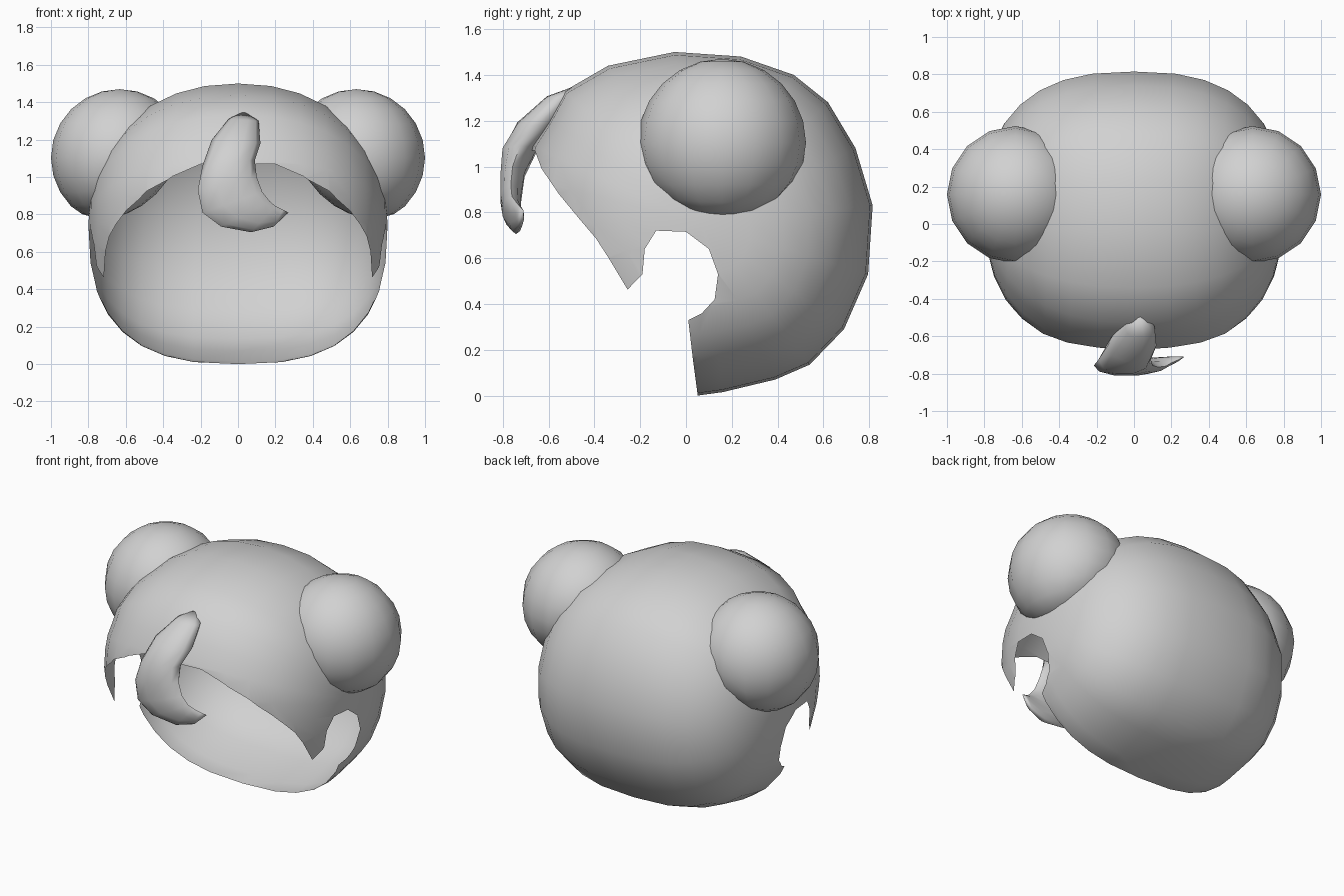
import bpy
import bmesh
from math import sin, cos, pi
from mathutils import Vector

default_cube = bpy.data.objects.get("Cube")
if default_cube:
    bpy.data.objects.remove(default_cube, do_unlink=True)

GREY = (0.64, 0.64, 0.64, 1)
hair_grey = bpy.data.materials.new("hair_grey")
hair_grey.use_nodes = True
hair_grey.diffuse_color = GREY
hair_grey.node_tree.nodes["Principled BSDF"].inputs["Base Color"].default_value = GREY


def make_object(name, bm):
    """Turn a bmesh into a linked object with outward normals."""
    bmesh.ops.recalc_face_normals(bm, faces=bm.faces[:])
    mesh = bpy.data.meshes.new(name)
    bm.to_mesh(mesh)
    bm.free()
    mesh.materials.append(hair_grey)
    obj = bpy.data.objects.new(name, mesh)
    bpy.context.scene.collection.objects.link(obj)
    return obj


def select_only(obj):
    bpy.ops.object.select_all(action='DESELECT')
    obj.select_set(True)
    bpy.context.view_layer.objects.active = obj


def smooth(obj):
    select_only(obj)
    bpy.ops.object.shade_smooth_by_angle(angle=1.2)


def loft(name, rings, start, end):
    """Skin closed rings of points and close both ends with a fan."""
    bm = bmesh.new()
    loops = [[bm.verts.new(p) for p in ring] for ring in rings]
    count = len(loops[0])
    for a, b in zip(loops, loops[1:]):
        for i in range(count):
            j = (i + 1) % count
            bm.faces.new((a[i], a[j], b[j], b[i]))
    for loop, tip in ((loops[0], start), (loops[-1], end)):
        v = bm.verts.new(tip)
        for i in range(count):
            bm.faces.new((loop[i], loop[(i + 1) % count], v))
    return make_object(name, bm)


# Head of hair: side profile (y, z), shrunk towards both sides
profile = [(0.05, 0), (0.16, 0.015), (0.39, 0.07), (0.54, 0.135), (0.69, 0.29),
           (0.795, 0.53), (0.815, 0.83), (0.74, 1.08), (0.62, 1.28), (0.47, 1.4),
           (0.24, 1.48), (-0.05, 1.5), (-0.34, 1.44), (-0.53, 1.33),
           (-0.6, 1.2), (-0.67, 1.09), (-0.7, 0.95), (-0.7, 0.75),
           (-0.64, 0.5), (-0.5, 0.25), (-0.25, 0.07)]
MID_Y, MID_Z, HALF_WIDTH = 0.07, 0.75, 0.8
STEPS = 16


def cap_point(y, z, t):
    # Rounder across the crown, boxier at the nape and back
    rise = (z - MID_Z) / MID_Z
    back = max(0, y - MID_Y)
    power = 2 / (2.42 - 0.25 * rise + 0.2 * back)
    x = HALF_WIDTH * abs(sin(t)) ** power * (1 if t > 0 else -1)
    s = cos(t) ** power
    return (x, MID_Y + (y - MID_Y) * s, MID_Z + (z - MID_Z) * s)


rings = [[cap_point(y, z, -pi / 2 + pi * k / STEPS) for y, z in profile]
         for k in range(1, STEPS)]
hair_cap = loft("hair_cap", rings, (-HALF_WIDTH, MID_Y, MID_Z),
                (HALF_WIDTH, MID_Y, MID_Z))

# Face opening: hairline with pointed sideburn and ear notch
hairline = [(-1, 1.085), (-0.66, 1.07), (-0.63, 0.99), (-0.555, 0.88),
            (-0.467, 0.773), (-0.393, 0.686), (-0.336, 0.598), (-0.255, 0.463),
            (-0.19, 0.53), (-0.18, 0.64), (-0.13, 0.72), (0, 0.715), (0.1, 0.64),
            (0.14, 0.53), (0.125, 0.42), (0.07, 0.36), (0.01, 0.33),
            (0.03, 0.16), (0.05, 0.01), (0.05, -0.2), (-1, -0.2)]
bm = bmesh.new()
outline = bm.faces.new([bm.verts.new((-1.2, y, z)) for y, z in hairline])
side = bmesh.ops.extrude_face_region(bm, geom=[outline])["geom"]
bmesh.ops.translate(bm, vec=(2.4, 0, 0),
                    verts=[g for g in side if isinstance(g, bmesh.types.BMVert)])
cutter = make_object("face_cutter", bm)
cutter.hide_render = True

cut = hair_cap.modifiers.new("face_opening", 'BOOLEAN')
cut.operation = 'DIFFERENCE'
cut.solver = 'EXACT'
cut.object = cutter
select_only(hair_cap)
bpy.ops.object.modifier_apply(modifier=cut.name)
bpy.data.objects.remove(cutter, do_unlink=True)

# Leave an open sheet: drop the walls made by the cut
bm = bmesh.new()
bm.from_mesh(hair_cap.data)
walls = [f for f in bm.faces if abs(f.normal.x) < 0.001]
bmesh.ops.delete(bm, geom=walls, context='FACES')
bm.to_mesh(hair_cap.data)
bm.free()
smooth(hair_cap)

# Side buns: balls flattened on the side that sits in the hair
for name, sign in (("left_bun", 1), ("right_bun", -1)):
    outward = Vector((sign, 0, 1)).normalized()
    bm = bmesh.new()
    bmesh.ops.create_uvsphere(bm, u_segments=16, v_segments=12, radius=0.367)
    for v in bm.verts:
        depth = min(0, v.co.dot(outward))
        v.co += Vector((sign * 0.633, 0.157, 1.103)) - outward * depth * 0.25
    smooth(make_object(name, bm))

# Forehead curl: outer (x, z), inner (x, z), middle y, half depth
stations = [((-0.05, 1.31), (0.11, 1.3), -0.55, 0.06),
            ((-0.14, 1.2), (0.12, 1.18), -0.65, 0.09),
            ((-0.19, 1.06), (0.09, 1.09), -0.725, 0.08),
            ((-0.215, 0.93), (0.1, 1.0), -0.757, 0.055),
            ((-0.19, 0.81), (0.13, 0.92), -0.765, 0.048),
            ((-0.09, 0.735), (0.17, 0.87), -0.76, 0.042),
            ((0.07, 0.705), (0.2, 0.845), -0.742, 0.03),
            ((0.19, 0.735), (0.24, 0.825), -0.725, 0.018)]
rings = []
for outer, inner, y, depth in stations:
    a = Vector((outer[0], y, outer[1]))
    b = Vector((inner[0], y, inner[1]))
    rings.append([(a + b) / 2 + (a - b) / 2 * cos(k * pi / 5)
                  + Vector((0, depth * sin(k * pi / 5), 0)) for k in range(10)])
smooth(loft("forehead_curl", rings, (0.03, -0.46, 1.36), (0.27, -0.71, 0.81)))
